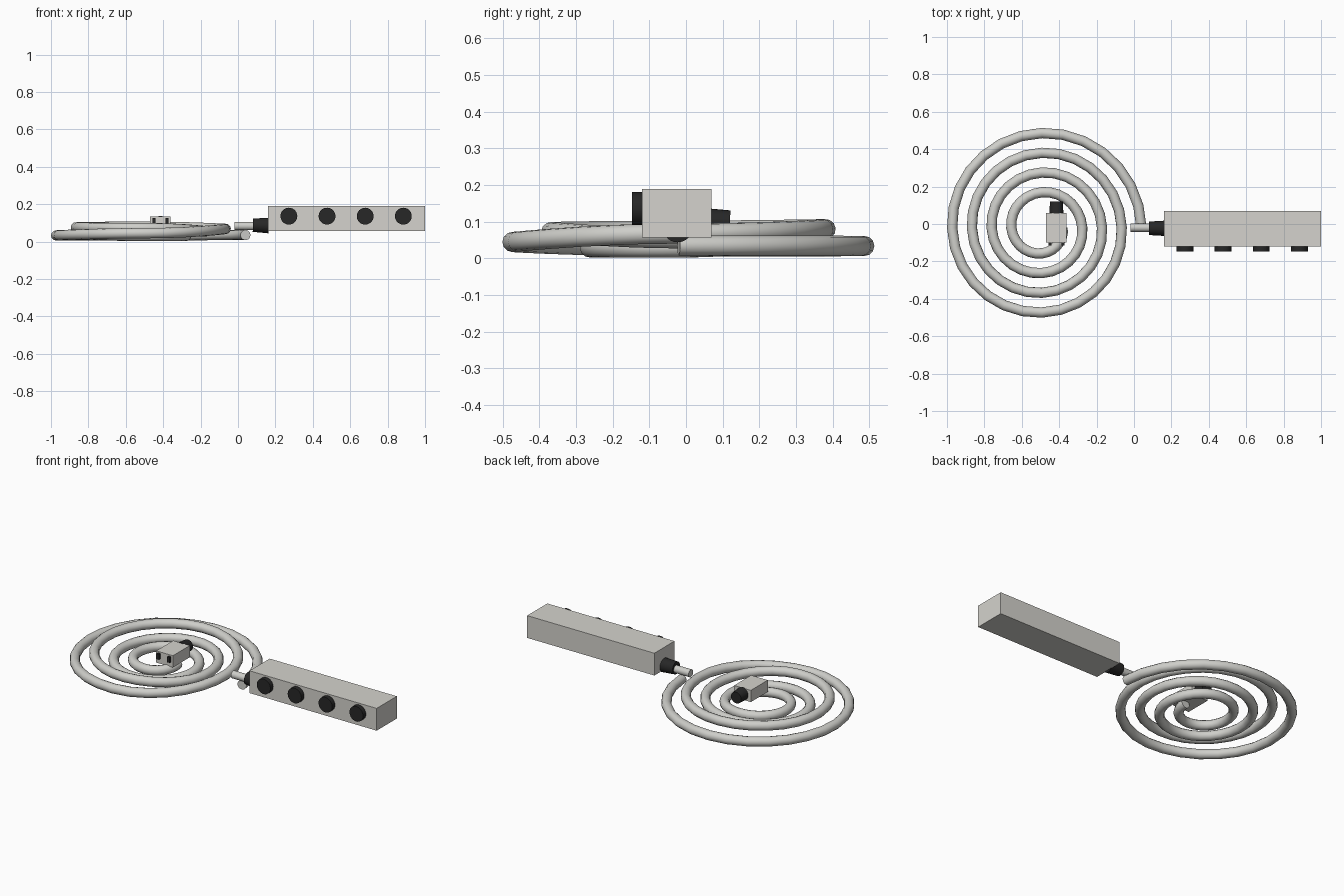
import bpy, math
from mathutils import Matrix, Vector

if "Cube" in bpy.data.objects:
    bpy.data.objects.remove(bpy.data.objects["Cube"])


def material(name, color):
    m = bpy.data.materials.new(name)
    m.diffuse_color = (*color, 1)
    m.use_nodes = True
    m.node_tree.nodes["Principled BSDF"].inputs["Base Color"].default_value = m.diffuse_color
    return m


CREAM = material("cream_plastic", (0.66, 0.65, 0.61))
CABLE = material("cable_grey", (0.62, 0.62, 0.59))
BLACK = material("black_rubber", (0.02, 0.02, 0.02))


def box(name, lo, hi, mat):
    lo, hi = Vector(lo), Vector(hi)
    bpy.ops.mesh.primitive_cube_add(size=1, location=(lo + hi) / 2)
    o = bpy.context.object
    o.name = name
    for v in o.data.vertices:
        v.co = v.co * (hi - lo)
    o.data.materials.append(mat)
    return o


def frustum(name, a, b, ra, rb, mat, sides=24):
    """Round part running from point a (radius ra) to point b (radius rb)."""
    a, b = Vector(a), Vector(b)
    bpy.ops.mesh.primitive_cone_add(vertices=sides, radius1=ra, radius2=rb,
                                    depth=(b - a).length, location=(a + b) / 2)
    o = bpy.context.object
    o.name = name
    o.rotation_euler = (b - a).to_track_quat('Z', 'Y').to_euler()
    o.data.materials.append(mat)
    bpy.ops.object.shade_smooth_by_angle(angle=math.radians(40))
    return o


# Outlet strip body with four round sockets on the front
box("strip_body", (0.16, -0.12, 0.057), (1.0, 0.07, 0.19), CREAM)
for i in range(4):
    x = 0.272 + i * 0.204
    frustum(f"socket_{i + 1}", (x, -0.11, 0.136), (x, -0.147, 0.136), 0.045, 0.045, BLACK, 32)

# Strain relief and short cable stub on the strip
frustum("strip_strain_relief", (0.165, -0.023, 0.085), (0.08, -0.023, 0.088), 0.041, 0.036, BLACK)
frustum("cable_stub", (0.1, -0.02, 0.083), (-0.018, -0.02, 0.083), 0.022, 0.022, CABLE)

# Plug lying in the middle of the coil
box("plug_body", (-0.47, -0.1, 0.063), (-0.36, 0.06, 0.133), CREAM)
frustum("plug_strain_relief", (-0.415, 0.055, 0.099), (-0.415, 0.12, 0.097), 0.038, 0.034, BLACK)
for side in (-1, 1):
    x = -0.415 + side * 0.035
    box(f"plug_prong_{'left' if side < 0 else 'right'}",
        (x - 0.008, -0.114, 0.092), (x + 0.008, -0.095, 0.125), BLACK)

# Coiled cable: inward spiral with a gently wandering height (turn, z)
HEIGHTS = [(0, .035), (.5, .033), (.75, .045), (1, .068), (1.25, .08), (1.5, .076), (1.75, .072),
           (2, .055), (2.5, .035), (2.75, .03), (3, .03), (3.25, .04), (3.75, .038), (4.1, .05)]


def height(t):
    for (t0, z0), (t1, z1) in zip(HEIGHTS, HEIGHTS[1:]):
        if t <= t1:
            f = (t - t0) / (t1 - t0)
            return z0 + (z1 - z0) * f * f * (3 - 2 * f)
    return HEIGHTS[-1][1]


TURNS, STEPS = 4.0, 112
curve = bpy.data.curves.new("coiled_cable", 'CURVE')
curve.dimensions = '3D'
curve.bevel_depth = 0.0275
curve.bevel_resolution = 4
curve.use_fill_caps = True
spline = curve.splines.new('POLY')
spline.points.add(STEPS)
for i, p in enumerate(spline.points):
    t = TURNS * i / STEPS
    r = 0.5325 - 0.1055 * t
    a = math.tau * t
    p.co = (-0.4925 + r * math.cos(a), -0.02 + r * math.sin(a), height(t), 1)
cable = bpy.data.objects.new("coiled_cable", curve)
bpy.context.collection.objects.link(cable)
curve.materials.append(CABLE)
bpy.ops.object.select_all(action='DESELECT')
cable.select_set(True)
bpy.context.view_layer.objects.active = cable
bpy.ops.object.convert(target='MESH')
bpy.ops.object.shade_smooth_by_angle(angle=math.radians(50))
